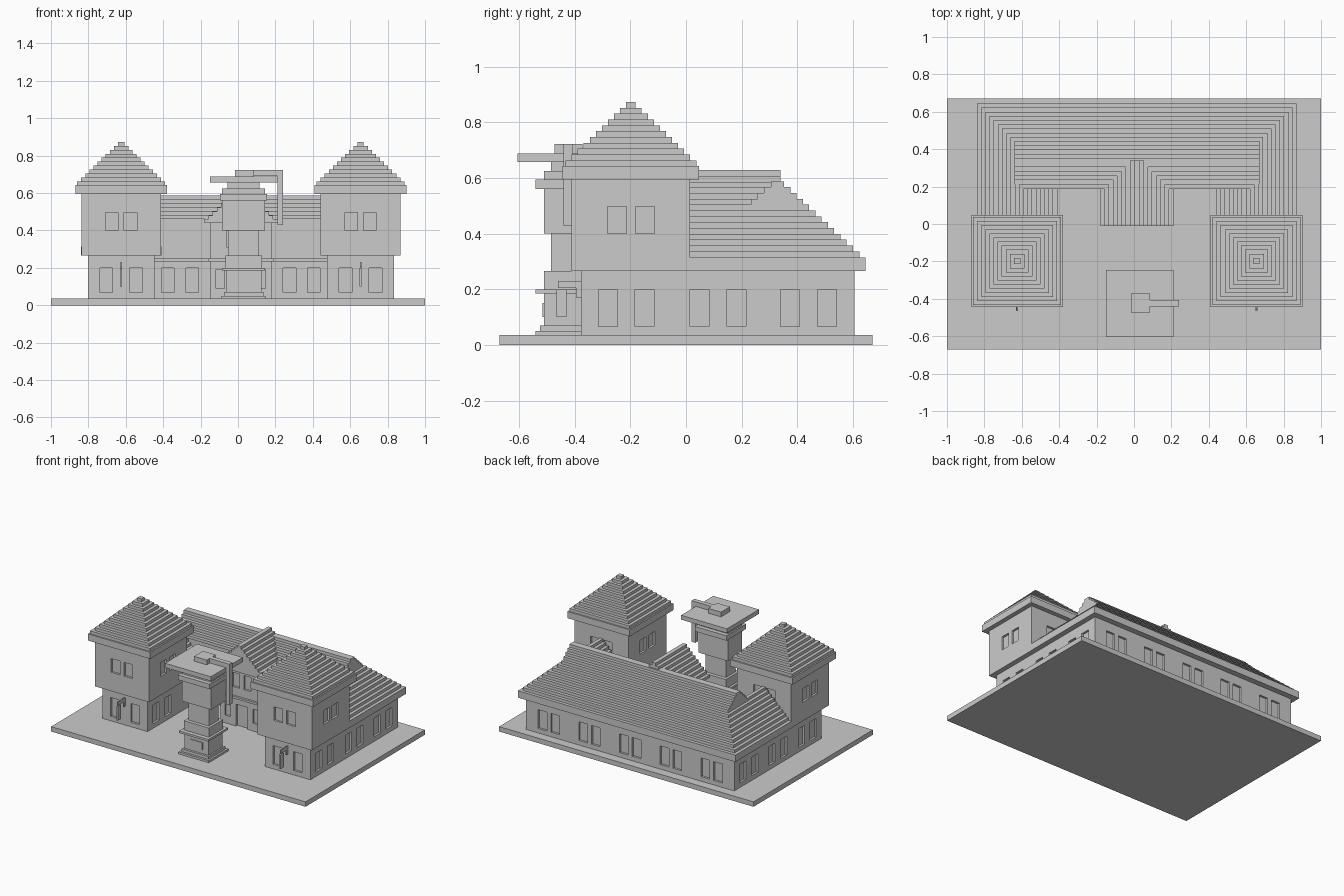
import bpy, bmesh

cube = bpy.data.objects.get("Cube")
if cube:
    bpy.data.objects.remove(cube, do_unlink=True)

stone = bpy.data.materials.new("plain_grey")
stone.use_nodes = True
grey = (0.6, 0.6, 0.6, 1)
stone.diffuse_color = grey
stone.node_tree.nodes["Principled BSDF"].inputs["Base Color"].default_value = grey

AXIS = 0.015          # symmetry line of the building
GROUND = 0.035        # top of the base slab
STEP, RISE = 0.0225, 0.021   # roof tile courses


def boxes(name, spans):
    """One object made of axis-aligned boxes (x0, x1, y0, y1, z0, z1)."""
    bm = bmesh.new()
    for x0, x1, y0, y1, z0, z1 in spans:
        verts = bmesh.ops.create_cube(bm, size=1)["verts"]
        for v in verts:
            v.co.x = x1 if v.co.x > 0 else x0
            v.co.y = y1 if v.co.y > 0 else y0
            v.co.z = z1 if v.co.z > 0 else z0
    mesh = bpy.data.meshes.new(name)
    bm.to_mesh(mesh)
    bm.free()
    mesh.materials.append(stone)
    obj = bpy.data.objects.new(name, mesh)
    bpy.context.collection.objects.link(obj)
    return obj


def centred(cx, cy, hx, hy, z0, z1):
    return (cx - hx, cx + hx, cy - hy, cy + hy, z0, z1)


def window(face, at, along, z0, z1, half=0.034, depth=0.015):
    """Cutter for an opening; face 'x' or 'y' is the wall normal."""
    if face == "x":
        return centred(at, along, depth, half, z0, z1)
    return centred(along, at, half, depth, z0, z1)


def pair(face, at, centre, gap, z0, z1, half=0.034):
    return [window(face, at, centre + s * gap, z0, z1, half) for s in (-1, 1)]


def wall(name, span, openings):
    """Wall block with recessed windows."""
    obj = boxes(name, [span])
    cutter = boxes(name + "_cutter", openings)
    cutter.hide_render = True
    mod = obj.modifiers.new("windows", "BOOLEAN")
    mod.operation = "DIFFERENCE"
    mod.solver = "EXACT"
    mod.object = cutter
    bpy.context.view_layer.objects.active = obj
    bpy.ops.object.modifier_apply(modifier=mod.name)
    bpy.data.objects.remove(cutter, do_unlink=True)
    return obj


LOW, HIGH = (0.067, 0.2), (0.4, 0.497)

# base slab
boxes("base_slab", [(-1, 1, -0.67, 0.67, 0, GROUND)])

# two wings, each with a front tower
for side, label in ((-1, "right"), (1, "left")):
    cx = AXIS + side * 0.64
    hw = 0.178
    outer, inner = cx + side * hw, cx - side * hw
    cuts = pair("y", -0.377, cx, 0.08, *LOW) + pair("y", 0.605, cx, 0.05, *LOW)
    for cy in (-0.215, 0.115, 0.44):
        cuts += pair("x", outer, cy, 0.066, *LOW)
    cuts += pair("x", inner, -0.215, 0.066, *LOW)
    wall(label + "_wing_wall", (cx - hw, cx + hw, -0.377, 0.605, GROUND, 0.266), cuts)

    # overhanging upper storey
    hu, cy = 0.213, -0.198
    cuts = []
    for s in (-1, 1):
        cuts += pair("y", cy + s * hu, cx, 0.05, *HIGH)
        cuts += pair("x", cx + s * hu, cy, 0.05, *HIGH)
    wall(label + "_tower_wall", centred(cx, cy, hu, hu, 0.266, 0.6), cuts)

    # stepped pyramid roof
    roof = [centred(cx, cy, 0.245, 0.245, 0.595, 0.642)]
    for i in range(11):
        h = 0.235 - i * 0.0218
        roof.append(centred(cx, cy, h, h, 0.642 + i * RISE, 0.642 + (i + 1) * RISE))
    boxes(label + "_tower_roof", roof)

    # stepped wing roof running back to the main roof
    roof = [(cx - 0.215, cx + 0.215, 0.012, 0.645, 0.266, 0.315)]
    for i in range(9):
        h = 0.215 - (i + 1) * STEP
        z = 0.315 + i * RISE
        roof.append((cx - h, cx + h, 0.012, 0.36, z, z + RISE))
    boxes(label + "_wing_roof", roof)

    # bracket lantern on the tower front
    boxes(label + "_lantern", [
        centred(cx, -0.417, 0.004, 0.042, 0.205, 0.23),
        centred(cx, -0.447, 0.006, 0.018, 0.1, 0.2),
        centred(cx, -0.385, 0.004, 0.01, 0.17, 0.21)])

# main hall
cuts = []
for k in (-1, 0, 1):
    cuts += pair("y", 0.605, AXIS + k * 0.32, 0.05, *LOW)
for k in (-1, 1):
    cuts += pair("y", 0.22, AXIS + k * 0.325, 0.065, *LOW)
wall("main_wall", (AXIS - 0.47, AXIS + 0.47, 0.22, 0.605, GROUND, 0.266), cuts)
boxes("main_upper_wall", [(AXIS - 0.6, AXIS + 0.6, 0.22, 0.4, 0.266, 0.47)])
boxes("front_ledge", [(AXIS - 0.465, AXIS + 0.465, 0.205, 0.23, 0.235, 0.25),
                      (AXIS - 0.175, AXIS + 0.175, 0.005, 0.2, 0.235, 0.25)])

# main roof: hipped below, with upright gable ends above
courses = [(AXIS - 0.855, AXIS + 0.855, 0.22, 0.645, 0.266, 0.315)]
for i in range(13):
    half = max(0.855 - (i + 1) * STEP, 0.655)
    front = 0.187 + (i - 7) * 0.0235 if i >= 7 else 0.22
    z = 0.315 + i * RISE
    courses.append((AXIS - half, AXIS + half, front, 0.645 - (i + 1) * STEP, z, z + RISE))
boxes("main_roof", courses)

# projecting entrance bay with its own gable
cuts = pair("y", 0.02, AXIS, 0.045, 0.31, 0.41, 0.028)
cuts += [window("y", 0.02, AXIS, GROUND, 0.19, 0.045)]
cuts += pair("y", 0.02, AXIS, 0.11, 0.09, 0.19, 0.022)
wall("entrance_wall", (AXIS - 0.165, AXIS + 0.165, 0.02, 0.3, GROUND, 0.46), cuts)
gable = []
for i in range(9):
    half = 0.195 - i * STEP
    z = 0.439 + i * RISE
    gable.append((AXIS - half, AXIS + half, -0.01, 0.34, z, z + RISE))
boxes("entrance_roof", gable)

# monument column: half width, half depth, bottom, top
px, py = 0.03, -0.43
tiers = [(0.118, 0.11, GROUND, 0.05), (0.105, 0.095, 0.05, 0.07),
         (0.095, 0.08, 0.07, 0.185), (0.115, 0.11, 0.185, 0.2),
         (0.098, 0.08, 0.2, 0.265), (0.08, 0.055, 0.265, 0.4),
         (0.115, 0.08, 0.4, 0.56), (0.125, 0.11, 0.56, 0.595),
         (0.115, 0.08, 0.595, 0.625), (0.085, 0.055, 0.625, 0.66)]
boxes("monument_column", [centred(px, py, *t) for t in tiers])
boxes("monument_plaque", [centred(px, py - 0.082, 0.05, 0.004, 0.1, 0.15)])
boxes("monument_canopy", [centred(px, -0.425, 0.18, 0.18, 0.657, 0.688),
                          centred(0.035, -0.422, 0.05, 0.05, 0.688, 0.722)])
# arm bent down over the canopy edge
boxes("monument_arm", [(0.08, 0.24, -0.44, -0.407, 0.69, 0.722),
                       (0.212, 0.24, -0.44, -0.407, 0.43, 0.722)])
